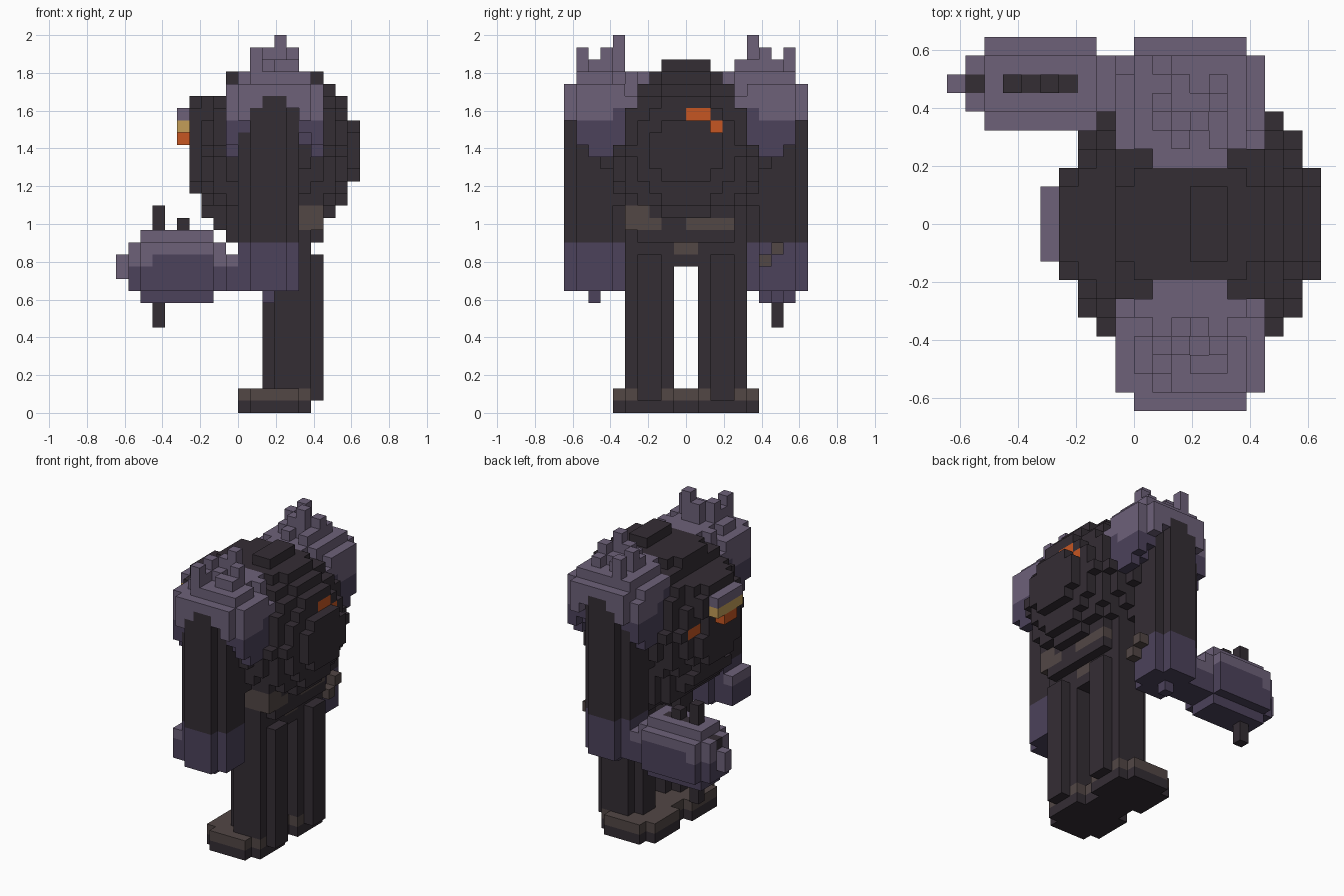
import bpy
import random
from itertools import product
from mathutils import Vector

random.seed(4)
U = 2 / 31  # edge length of one block

cube = bpy.data.objects.get("Cube")
if cube:
    bpy.data.objects.remove(cube)


def linear(c):
    c /= 255
    return c / 12.92 if c < 0.04 else ((c + 0.055) / 1.055) ** 2.4


PALETTE = {
    "charcoal": (52, 45, 52),
    "dark_purple": (76, 66, 91),
    "light_purple": (109, 97, 121),
    "brown": (82, 71, 69),
    "orange": (198, 86, 34),
    "yellow": (196, 158, 88),
}
COLOURS = list(PALETTE)
MATERIALS = []
for label, rgb in PALETTE.items():
    mat = bpy.data.materials.new(label)
    rgba = [linear(c) for c in rgb] + [1]
    mat.use_nodes = True
    mat.diffuse_color = rgba
    mat.node_tree.nodes["Principled BSDF"].inputs["Base Color"].default_value = rgba
    MATERIALS.append(mat)

blocks = {}  # block position -> (part name, colour)


def fill(part, colour, xs, ys, zs, inside=None):
    """Fill inclusive block ranges, optionally limited by a shape test."""
    for p in product(*(range(a, b + 1) for a, b in (xs, ys, zs))):
        if inside is None or inside(*p):
            blocks[p] = (part, colour(*p) if callable(colour) else colour)


def paint(colour, xs, ys, zs):
    for p in product(*(range(a, b + 1) for a, b in (xs, ys, zs))):
        if p in blocks:
            blocks[p] = (blocks[p][0], colour)


def mirrored(side, a, b):
    """Block range along y, flipped for the other side."""
    return (a, b) if side < 0 else (-b - 1, -a - 1)


def depth(y):
    """Block number outward from the middle, the same on both sides."""
    return y if y >= 0 else -y - 1


# Pelvis, stepping up into the belly at the front
fill("pelvis", "charcoal", (-1, 6), (-5, 4), (14, 16),
     lambda x, y, z: not (x in (-1, 6) and depth(y) > 3))
fill("pelvis", "charcoal", (-3, -2), (-3, 2), (15, 16), lambda x, y, z: x == -2 or z == 16)
fill("pelvis", "charcoal", (1, 5), (-5, 4), (13, 13))
fill("pelvis", "charcoal", (2, 5), (-1, 0), (12, 12))


# Round torso with a neck plate and a brow
def ball(x, y, z):
    if x < -1 and z > 25:
        return False
    return (x - 2.5) ** 2 + (y + 0.5) ** 2 + (z - 21) ** 2 < 51


fill("torso", "charcoal", (-4, 9), (-7, 6), (15, 27), ball)
fill("torso", "charcoal", (-4, -4), (-3, 2), (18, 25),
     lambda x, y, z: depth(y) < 2 or 18 < z < 25)
fill("torso", "charcoal", (-3, -2), (-3, 2), (25, 25))
fill("neck_plate", "charcoal", (3, 4), (-2, 1), (28, 28))

# Ragged belt and buckle
fill("belt", "brown", (3, 6), (-5, 3), (15, 16),
     lambda x, y, z: (z == 15 and y not in (-2, -1)) or (z == 16 and y in (-5, -4, -1, 1))
     if x == 6 else depth(y) > 3)
fill("belt", "brown", (5, 5), (-1, 0), (13, 13))

# Face pieces and glowing cracks
fill("mouth", "orange", (-5, -5), (-2, 1), (22, 22), lambda x, y, z: depth(y) == 0)
fill("mouth", "yellow", (-5, -5), (-2, 1), (23, 23))
fill("mouth", "light_purple", (-5, -5), (-2, 1), (24, 24))
for gap in ((-4, 2, 21), (-4, 2, 22), (9, 2, 23)):
    blocks.pop(gap, None)
paint("orange", (-3, -3), (2, 3), (21, 21))
paint("orange", (8, 8), (0, 1), (24, 24))
paint("orange", (8, 8), (2, 2), (23, 23))


def trim(x0, x1, d0, d1):
    """Rectangle without its four corners."""
    return lambda x, y, z: not (x in (x0, x1) and depth(y) in (d0, d1))


for side, name in ((-1, "right"), (1, "left")):
    # Foot and leg
    fill(name + "_foot", lambda x, y, z: "brown" if z else "charcoal",
         (0, 5), mirrored(side, -6, -1), (0, 1), trim(0, 5, 5, 0))
    fill(name + "_leg", "charcoal", (2, 6), mirrored(side, -5, -2), (2, 12), trim(2, 6, 4, 1))
    fill(name + "_leg", "charcoal", (6, 6), mirrored(side, -4, -3), (1, 1))

    # Arm with a coloured forearm and a stepped fist
    fill(name + "_arm", lambda x, y, z: "dark_purple" if z < 14 else "charcoal",
         (0, 4), mirrored(side, -10, -6), (10, 25), trim(0, 4, 9, 5))
    fill(name + "_arm", "dark_purple", (2, 2), mirrored(side, -8, -8), (9, 9))
    fill(name + "_hand", lambda x, y, z: "light_purple" if z == 12 else "dark_purple",
         (-1, -1), mirrored(side, -9, -7), (10, 12))

    # Shaggy shoulder: low fringe at front and back, arch over the arm
    for x, d in product(range(-1, 7), range(3, 10)):
        dx, dd = abs(x - 2.5), abs(d - 6.3)
        r = (dx / 4.3) ** 2 + (dd / 4.2) ** 2
        if r > 1.05 or (d == 3 and dx > 2):
            continue
        top = round(24.7 + 3.3 * max(0, 1 - r) ** 0.5 + random.choice((-0.7, 0, 0.5)))
        if d == 9 or dx > 3:
            top = min(top, 26)
        elif dx > 2 or d == 8:
            top = min(top, 27)
        elif d == 3:
            top = 27
        if d == 9:
            low = 26 - int(dx)
        elif dx > 3:
            low = 21 + int(dd)
        elif dx > 2:
            low = 22 + int(dd * 0.7)
        else:
            low = 25 if d > 4 else 23
        y = d if side > 0 else -d - 1
        limit = {3: 27, 4: 26, 5: 25}.get(d, 24)
        for z in range(low, max(low, min(top, 28)) + 1):
            light = z >= limit or (z == top and d > 3)
            blocks[x, y, z] = (name + "_shoulder", "light_purple" if light else "dark_purple")

    # Shoulder spikes
    for x, d, top in ((3, 5, 30), (4, 6, 29), (1, 8, 29), (2, 5, 29), (1, 6, 29)):
        y = d if side > 0 else -d - 1
        fill(name + "_shoulder", "light_purple", (x, x), (y, y), (26, top))

# Knuckle on the back of the left hand
fill("left_knuckle", "brown", (5, 5), (6, 7), (12, 13), lambda x, y, z: z == y + 6)


# Barrel-shaped mace held in the left hand
def barrel(x, y, z):
    end = x in (-9, -2)
    ry, rz = (1.7, 2.3) if end else (2.7, 3.1)
    return ((y - 7) / ry) ** 2 + ((z - 11.5) / rz) ** 2 < 1.15


def barrel_colour(x, y, z):
    if z >= 13 or (x in (-9, -8, -2) and z == 12):
        return "light_purple"
    return "dark_purple"


fill("mace", barrel_colour, (-9, -2), (5, 9), (9, 14), barrel)
fill("mace", "light_purple", (-10, -10), (7, 7), (11, 12))
fill("mace", lambda x, y, z: "light_purple" if z == 12 else "dark_purple",
     (-2, 0), (7, 7), (11, 12))
paint("charcoal", (-9, -9), (7, 7), (13, 13))
paint("charcoal", (-7, -4), (7, 7), (14, 14))
fill("mace_spikes", "charcoal", (-7, -7), (7, 7), (7, 16))
fill("mace_spikes", "charcoal", (-5, -5), (7, 7), (15, 15))


def build(part):
    """Skin one part with the outward faces of its blocks."""
    verts, faces, shades = {}, [], []
    for p, (owner, colour) in blocks.items():
        if owner != part:
            continue
        for axis, sign in product(range(3), (0, 1)):
            beside = list(p)
            beside[axis] += 2 * sign - 1
            if tuple(beside) in blocks:
                continue
            face = []
            for a, b in ((0, 0), (1, 0), (1, 1), (0, 1)):
                corner = list(p)
                corner[axis] += sign
                corner[(axis + 1) % 3] += a
                corner[(axis + 2) % 3] += b
                face.append(verts.setdefault(tuple(corner), len(verts)))
            faces.append(face if sign else face[::-1])
            shades.append(COLOURS.index(colour))
    mesh = bpy.data.meshes.new(part)
    mesh.from_pydata([Vector(v) * U for v in verts], [], faces)
    used = sorted(set(shades))
    for s in used:
        mesh.materials.append(MATERIALS[s])
    for poly, s in zip(mesh.polygons, shades):
        poly.material_index = used.index(s)
    bpy.context.collection.objects.link(bpy.data.objects.new(part, mesh))


for part in sorted({owner for owner, _ in blocks.values()}):
    build(part)
